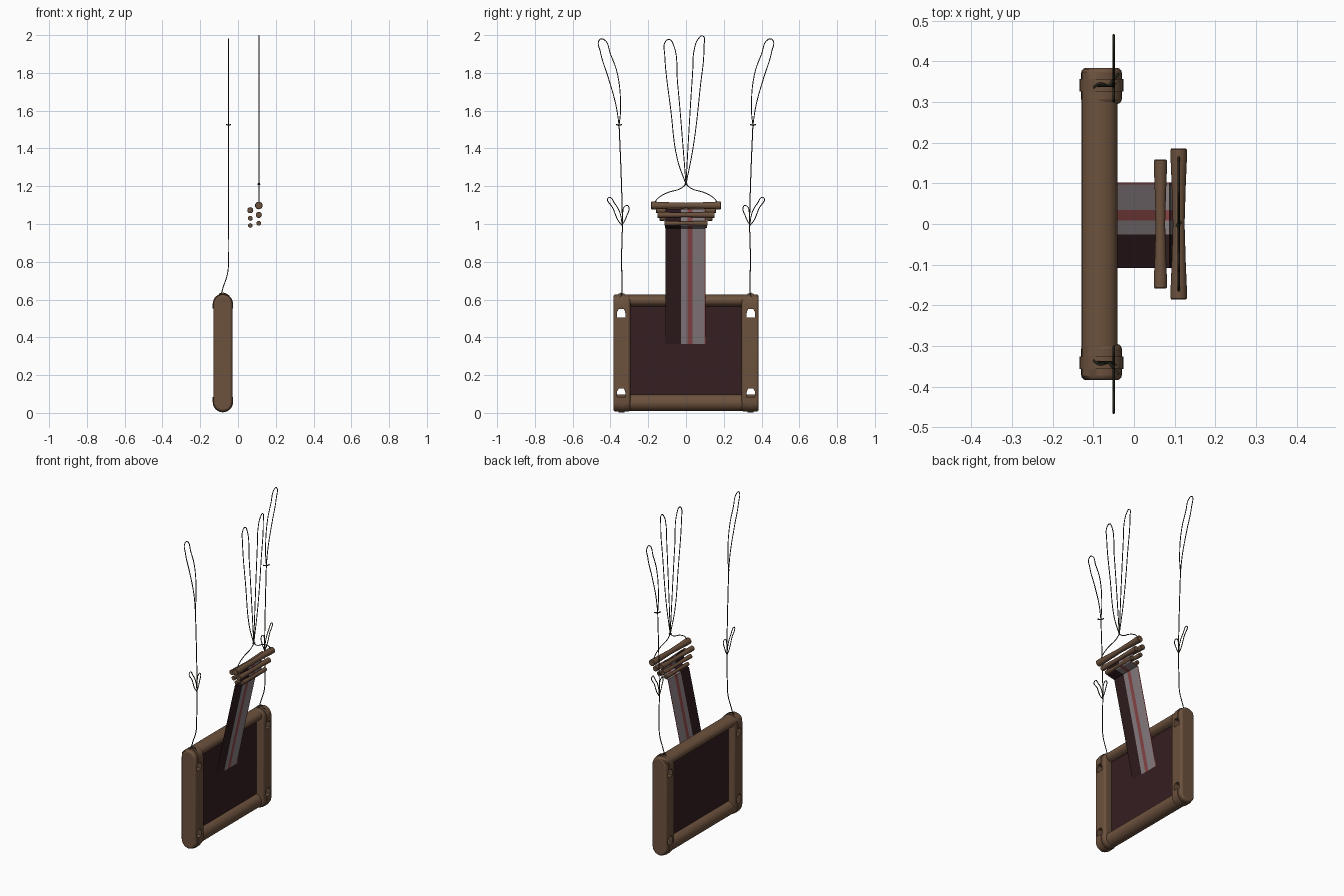
import bpy, bmesh, math

if "Cube" in bpy.data.objects:
    bpy.data.objects.remove(bpy.data.objects["Cube"])


def mat(name, c):
    m = bpy.data.materials.new(name)
    m.diffuse_color = (*c, 1)
    m.use_nodes = True
    m.node_tree.nodes["Principled BSDF"].inputs["Base Color"].default_value = m.diffuse_color
    return m


WOOD = mat("brown wood", (0.15, 0.083, 0.047))
DARK = mat("dark maroon cloth", (0.036, 0.013, 0.015))
BAND = mat("darkest maroon band", (0.029, 0.011, 0.013))
GREY = mat("grey cloth", (0.25, 0.21, 0.22))
RED = mat("red cloth", (0.25, 0.062, 0.062))
CORD = mat("dark cord", (0.028, 0.026, 0.015))


def finish(name, bm, mats, smooth=True):
    me = bpy.data.meshes.new(name)
    bmesh.ops.recalc_face_normals(bm, faces=bm.faces)
    bm.to_mesh(me)
    bm.free()
    ob = bpy.data.objects.new(name, me)
    bpy.context.collection.objects.link(ob)
    for m in mats:
        me.materials.append(m)
    if smooth:
        bpy.context.view_layer.objects.active = ob
        ob.select_set(True)
        bpy.ops.object.shade_smooth_by_angle(angle=math.radians(35))
        ob.select_set(False)
    return ob


def bar(name, x, z, rx, rz, half, waist=1.0):
    """Rod along y, optionally narrower in the middle, with softened ends."""
    bm = bmesh.new()
    rings = []
    prof = [(-1, .88), (-.985, 1), (-.85, 1), (-.5, (1 + waist) / 2), (0, waist),
            (.5, (1 + waist) / 2), (.85, 1), (.985, 1), (1, .88)]
    n = 24
    for t, s in prof:
        rings.append([bm.verts.new((x + rx * s * math.cos(2 * math.pi * i / n), t * half,
                                    z + rz * s * math.sin(2 * math.pi * i / n))) for i in range(n)])
    for a, b in zip(rings, rings[1:]):
        for i in range(n):
            bm.faces.new((a[i], a[(i + 1) % n], b[(i + 1) % n], b[i]))
    bm.faces.new(rings[0])
    bm.faces.new(rings[-1])
    return finish(name, bm, [WOOD])


def prism(name, pts, axis, a, b, mats, smooth=True):
    """Extrude a 2D outline along x (points are y,z) or y (points are x,z)."""
    bm = bmesh.new()
    put = (lambda p, d: (d, p[0], p[1])) if axis == 'x' else (lambda p, d: (p[0], d, p[1]))
    lo = [bm.verts.new(put(p, a)) for p in pts]
    hi = [bm.verts.new(put(p, b)) for p in pts]
    bm.faces.new(lo)
    bm.faces.new(hi)
    for i in range(len(pts)):
        j = (i + 1) % len(pts)
        bm.faces.new((lo[i], lo[j], hi[j], hi[i]))
    return finish(name, bm, mats, smooth)


def cord(name, pts, r=0.0027, closed=False, sharp_start=False):
    cu = bpy.data.curves.new(name, 'CURVE')
    cu.dimensions = '3D'
    cu.bevel_depth = r
    cu.bevel_resolution = 1
    cu.resolution_u = 6
    cu.use_fill_caps = True
    if sharp_start:  # loop that closes in a point
        pts = pts + [pts[0]]
    sp = cu.splines.new('BEZIER')
    sp.bezier_points.add(len(pts) - 1)
    for bp, p in zip(sp.bezier_points, pts):
        bp.co = p
        bp.handle_left_type = bp.handle_right_type = 'AUTO'
    sp.use_cyclic_u = closed
    ob = bpy.data.objects.new(name, cu)
    bpy.context.collection.objects.link(ob)
    cu.materials.append(CORD)
    return ob


def arc(cx, cz, r, sign):
    return [(cx + sign * r * math.cos(math.pi * i / 14), cz + sign * r * math.sin(math.pi * i / 14))
            for i in range(15)]


# Frame beams and the dark cloth panel
bar("top_beam", -0.085, 0.594, 0.044, 0.032, 0.380)
bar("bottom_beam", -0.085, 0.054, 0.044, 0.044, 0.380)
prism("cloth_panel", [(-.30, .095), (.30, .095), (.30, .57), (-.30, .57)], 'x',
      -0.09, -0.078, [DARK], False)

# Side posts: rounded ends, with two lashing holes each
for s, side in ((-1, "left"), (1, "right")):
    post = prism(side + "_post", arc(-.08, .577, .05, 1) + arc(-.08, .057, .05, -1),
                 'y', s * .295, s * .384, [WOOD])
    bev = post.modifiers.new("soft edges", 'BEVEL')
    bev.width, bev.segments, bev.limit_method = 0.012, 3, 'ANGLE'
    bev.angle_limit = math.radians(50)
    for z, d, end in ((.528, 1, "top"), (.107, -1, "bottom")):
        h = [(s * .32, z - .024), (s * .366, z - .024), (s * .364, z + .008),
             (s * .356, z + .022), (s * .33, z + .022), (s * .322, z + .008)]
        cut = prism("hole_cutter", h, 'x', -.2, .1, [WOOD], False)
        cut.hide_render = True
        cut.hide_set(True)
        bo = post.modifiers.new("hole", 'BOOLEAN')
        bo.object, bo.operation, bo.solver = cut, 'DIFFERENCE', 'EXACT'
        # Wooden-coloured strap over each post end, down to the hole
        zc = .577 if d > 0 else .057
        edge = z + d * .024
        prism(f"{side}_{end}_strap", arc(-.08, zc, .054, d) + [(-.08 - d * .054, edge), (-.08 + d * .054, edge)],
              'y', s * .326, s * .357, [WOOD])

    # Hanging cord with its bow, knot and end loop
    def P(y, z, x=-.05):
        return (x, s * y, z)
    cord(side + "_hanging_cord", [P(.34, .625, -.09), P(.34, .66, -.08), P(.34, .74, -.055), P(.341, .82),
                                  P(.337, 1.0), P(.343, 1.25), P(.354, 1.52)])
    cord(side + "_end_loop", [P(.354, 1.523), P(.347, 1.6), P(.362, 1.79), P(.40, 1.9), P(.435, 1.977),
                              P(.458, 1.975), P(.453, 1.91), P(.41, 1.77), P(.371, 1.63)], sharp_start=True)
    cord(side + "_bow_outer", [P(.337, .99), P(.35, 1.06), P(.375, 1.105), P(.41, 1.14), P(.385, 1.08),
                               P(.36, 1.02)], sharp_start=True)
    cord(side + "_bow_inner", [P(.337, .995), P(.315, 1.04), P(.306, 1.095), P(.322, 1.095), P(.336, 1.05)],
         sharp_start=True)
    cord(side + "_knot", [P(.34, 1.527, -.062), P(.355, 1.523, -.05), P(.37, 1.527, -.038)], .0035)
    cord(side + "_strap_knot", [P(.335, .628, -.1), P(.345, .634, -.085), P(.34, .628, -.06),
                                P(.352, .605, -.036)])

# Rods that the woven band is wound on
for i, (x, z, r, half) in enumerate(((.11, 1.098, .02, .186), (.065, 1.073, .016, .158), (.11, 1.048, .016, .152),
                                     (.065, 1.03, .013, .14), (.11, 1.004, .013, .115), (.065, .992, .012, .112))):
    bar(f"band_rod_{i + 1}", x, z, r, r, half, 0.72)

# Woven band with lengthwise stripes, running up between the rods
path = [(-.08, .36), (-.033, .58), (.056, .975), (.068, .976), (.106, .985), (.112, .99), (.094, 1.0), (.087, 1.08)]
stripes = [(-.108, 0), (-.026, 1), (.008, 2), (.034, 1), (.097, 2), (.102, 2)]
bm = bmesh.new()
layers = []
for off in (.0012, -.0012):
    cols = [[bm.verts.new((x + off, y, z)) for x, z in path] for y, _ in stripes]
    for c in range(len(cols) - 1):
        for i in range(len(path) - 1):
            f = bm.faces.new((cols[c][i], cols[c + 1][i], cols[c + 1][i + 1], cols[c][i + 1]))
            f.material_index = stripes[c][1]
finish("woven_band", bm, [BAND, GREY, RED], False)

# Central hanging cord: bridle over the top rod and two tall loops
X = .11
for s, side in ((-1, "left"), (1, "right")):
    cord(side + "_bridle", [(X, s * .165, 1.115), (X, s * .15, 1.135), (X, s * .1, 1.165),
                            (X, s * .03, 1.187), (X, 0, 1.21)])
for name, pts in (("left", [(0, 1.21), (-.045, 1.34), (-.08, 1.6), (-.113, 1.9), (-.112, 1.96), (-.09, 1.977),
                            (-.067, 1.95), (-.045, 1.75), (-.015, 1.4)]),
                  ("right", [(0, 1.21), (.013, 1.45), (.035, 1.8), (.045, 1.93), (.065, 1.98), (.088, 1.996),
                             (.095, 1.94), (.075, 1.72), (.04, 1.42)])):
    cord(name + "_tall_loop", [(X, y, z) for y, z in pts], sharp_start=True)
cord("centre_knot", [(X - .004, -.006, 1.21), (X, 0, 1.213), (X + .004, .006, 1.21)], .005)
